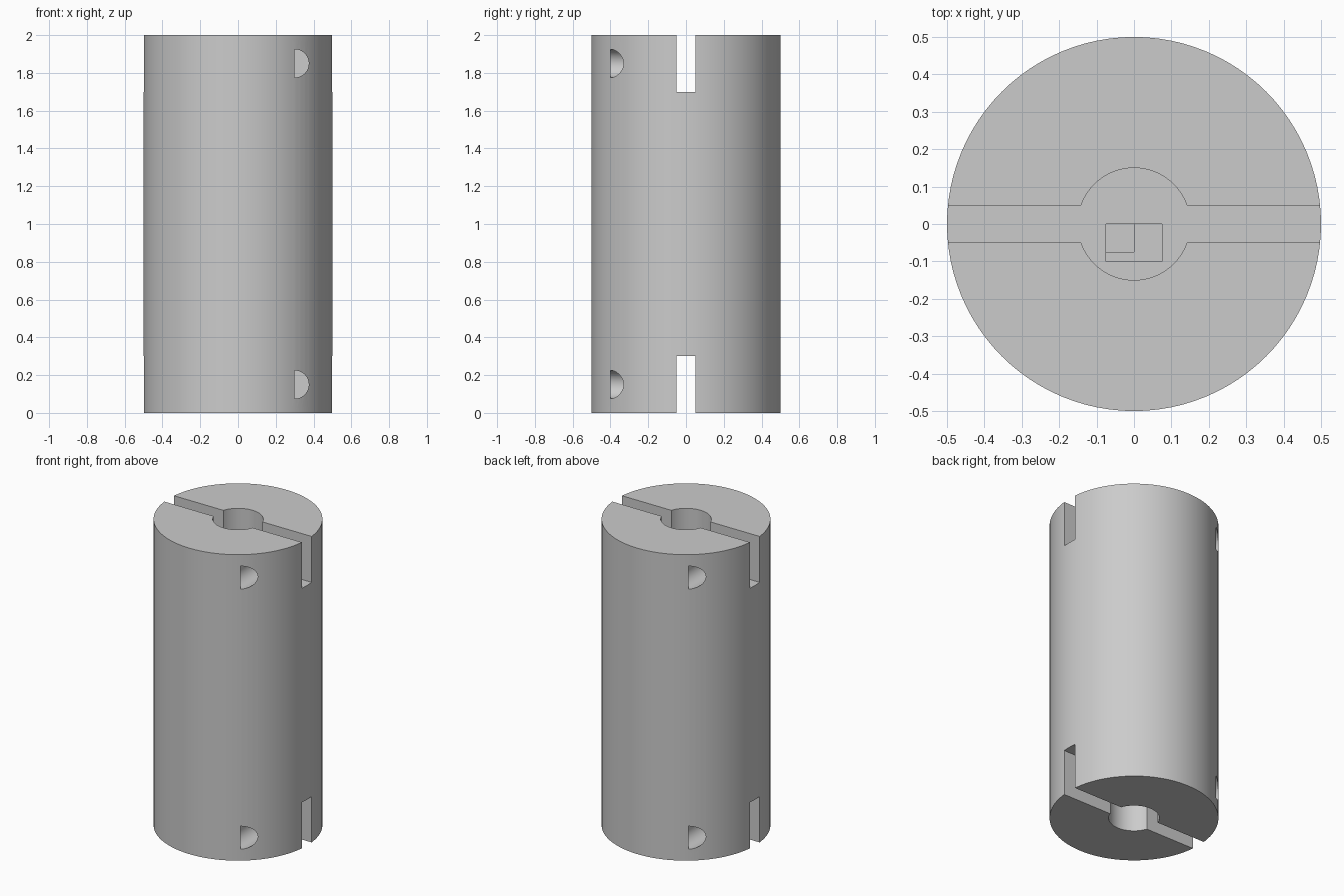
import bpy
import math

cube = bpy.data.objects.get("Cube")
if cube:
    bpy.data.objects.remove(cube, do_unlink=True)

RADIUS, HEIGHT, SLOT_DEPTH = 0.5, 2.0, 0.3
BORE_RADIUS, SLOT_WIDTH, BOLT_RADIUS = 0.15, 0.1, 0.075

grey = bpy.data.materials.new("plain_grey")
grey.use_nodes = True
colour = (0.6, 0.6, 0.6, 1)
grey.diffuse_color = colour
grey.node_tree.nodes["Principled BSDF"].inputs["Base Color"].default_value = colour


def cylinder(name, radius, depth, location, sides, rotation=(0, 0, 0)):
    bpy.ops.mesh.primitive_cylinder_add(vertices=sides, radius=radius, depth=depth,
                                        location=location, rotation=rotation)
    bpy.context.object.name = name
    return bpy.context.object


def box(name, size, location):
    bpy.ops.mesh.primitive_cube_add(size=1, location=location)
    obj = bpy.context.object
    obj.name = name
    obj.scale = size
    return obj


def cut(target, cutter):
    cutter.hide_render = True
    mod = target.modifiers.new("cut", "BOOLEAN")
    mod.operation, mod.solver, mod.object = "DIFFERENCE", "EXACT", cutter
    bpy.ops.object.select_all(action="DESELECT")
    bpy.context.view_layer.objects.active = target
    target.select_set(True)
    bpy.ops.object.modifier_apply(modifier=mod.name)
    bpy.data.objects.remove(cutter, do_unlink=True)


# Solid barrel of the clamp coupling
body = cylinder("coupling_body", RADIUS, HEIGHT, (0, 0, HEIGHT / 2), 96)
body.data.materials.append(grey)

# Shaft bore and clamping slot at each end, equally deep
for end in (0, HEIGHT):
    cut(body, cylinder("bore_cutter", BORE_RADIUS, 2 * SLOT_DEPTH, (0, 0, end), 64))
    cut(body, box("slot_cutter", (1.2, SLOT_WIDTH, 2 * SLOT_DEPTH), (0, 0, end)))

# Bolt pockets start inside the wall and break out through one side
for z in (0.15, HEIGHT - 0.15):
    for side in (1, -1):
        cut(body, cylinder("bolt_cutter", BOLT_RADIUS, 0.3,
                           (0.3 * side, -0.25 * side, z), 48, (math.pi / 2, 0, 0)))

# Shallow stepped recess in the floor of the upper bore
floor = HEIGHT - SLOT_DEPTH
cut(body, box("recess_cutter", (0.15, 0.1, 0.04), (0, -0.05, floor)))
cut(body, box("step_cutter", (0.075, 0.075, 0.08), (-0.0375, -0.0375, floor)))

# Smooth curved walls, sharp rims
bpy.ops.object.select_all(action="DESELECT")
body.select_set(True)
bpy.context.view_layer.objects.active = body
bpy.ops.object.shade_smooth_by_angle(angle=math.radians(30))
